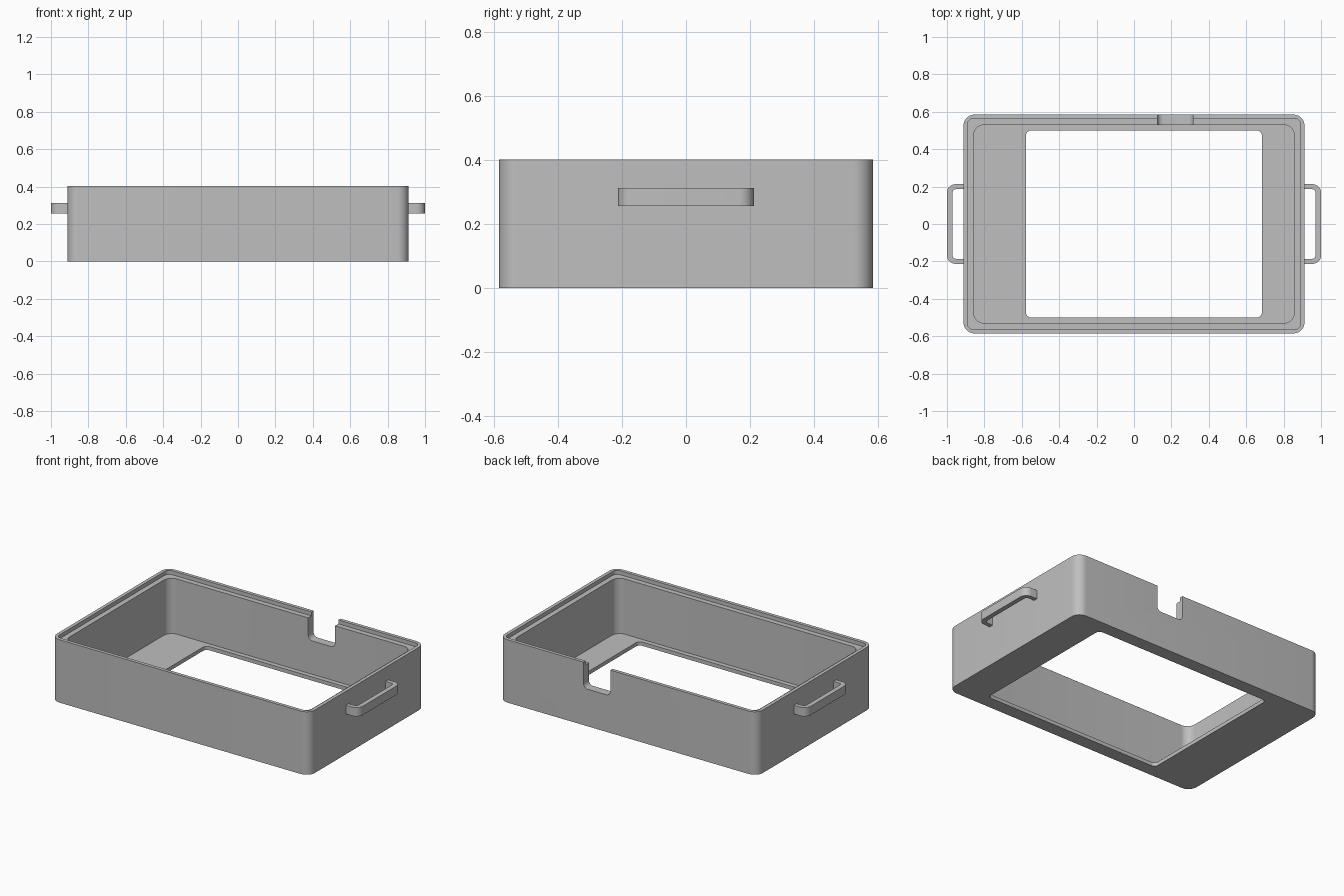
import bpy, bmesh
from math import sin, cos, pi, radians

old = bpy.data.objects.get("Cube")
if old:
    bpy.data.objects.remove(old, do_unlink=True)

grey = bpy.data.materials.new("light grey plastic")
grey.use_nodes = True
grey.diffuse_color = (0.52, 0.52, 0.52, 1)
grey.node_tree.nodes["Principled BSDF"].inputs["Base Color"].default_value = (0.52, 0.52, 0.52, 1)

SEGS = 10
CORNERS = ((1, -1), (1, 1), (-1, 1), (-1, -1))   # counter-clockwise


def rounded(x0, x1, y0, y1, r, corners=CORNERS):
    """Rounded rectangle outline, one arc for each listed corner."""
    pts = []
    for sx, sy in corners:
        cx = x1 - r if sx > 0 else x0 + r
        cy = y1 - r if sy > 0 else y0 + r
        start = CORNERS.index((sx, sy)) * pi / 2 - pi / 2
        for i in range(SEGS + 1):
            a = start + i * pi / 2 / SEGS
            pts.append((cx + r * cos(a), cy + r * sin(a)))
    return pts


def finish(bm, name):
    bmesh.ops.recalc_face_normals(bm, faces=bm.faces)
    mesh = bpy.data.meshes.new(name)
    bm.to_mesh(mesh)
    bm.free()
    mesh.materials.append(grey)
    ob = bpy.data.objects.new(name, mesh)
    bpy.context.collection.objects.link(ob)
    return ob


def sweep_section(name, loops, closed):
    """Join matching outlines (points, z) into a solid with that cross-section."""
    bm = bmesh.new()
    rows = [[bm.verts.new((x, y, z)) for x, y in pts] for pts, z in loops]
    n = len(rows[0])
    for k, a in enumerate(rows):
        b = rows[(k + 1) % len(rows)]
        for i in range(n if closed else n - 1):
            j = (i + 1) % n
            bm.faces.new((a[i], a[j], b[j], b[i]))
    if not closed:
        for end in (0, -1):
            bm.faces.new([row[end] for row in rows])
    return finish(bm, name)


def smooth(ob):
    bpy.ops.object.select_all(action="DESELECT")
    ob.select_set(True)
    bpy.context.view_layer.objects.active = ob
    bpy.ops.object.shade_smooth_by_angle(angle=radians(30))


# Tray: outer wall, stepped rim, inner wall and floor with an off-centre window
W, D, H = 0.912, 0.585, 0.402
LEDGE, FLOOR = H - 0.025, 0.024


def inset(d, r):
    return rounded(-W + d, W - d, -D + d, D - d, r)


outer, lip, inner = inset(0, 0.06), inset(0.022, 0.03), inset(0.055, 0.055)
window = rounded(-0.578, 0.684, -0.5, 0.5, 0.028)
tray = sweep_section("tray", [(outer, 0), (outer, H), (lip, H), (lip, LEDGE),
                              (inner, LEDGE), (inner, FLOOR),
                              (window, FLOOR), (window, 0)], True)

# Cable notch cut through the back wall
bm = bmesh.new()
notch = rounded(0.125, 0.315, 0.237, 0.6, 0.03)
face = bm.faces.new([bm.verts.new((x, 0.51, z)) for x, z in notch])
made = bmesh.ops.extrude_face_region(bm, geom=[face])["geom"]
bmesh.ops.translate(bm, vec=(0, 0.15, 0), verts=[v for v in made if isinstance(v, bmesh.types.BMVert)])
cutter = finish(bm, "notch_cutter")
cutter.hide_render = True
cut = tray.modifiers.new("notch", "BOOLEAN")
cut.operation, cut.solver, cut.object = "DIFFERENCE", "EXACT", cutter
bpy.context.view_layer.objects.active = tray
bpy.ops.object.modifier_apply(modifier=cut.name)
bpy.data.objects.remove(cutter, do_unlink=True)
smooth(tray)

# Side handles: bent flat bars, mirrored left and right
for side, name in ((1, "left_handle"), (-1, "right_handle")):
    def bar(x, y, r):
        arc = rounded(0.5, x, -y, y, r, CORNERS[:2])
        return [(side * px, py) for px, py in [(W - 0.005, -y)] + arc + [(W - 0.005, y)]]
    out, inn = bar(1.0, 0.213, 0.045), bar(0.97, 0.186, 0.018)
    smooth(sweep_section(name, [(out, 0.257), (out, 0.313), (inn, 0.313), (inn, 0.257)], False))
